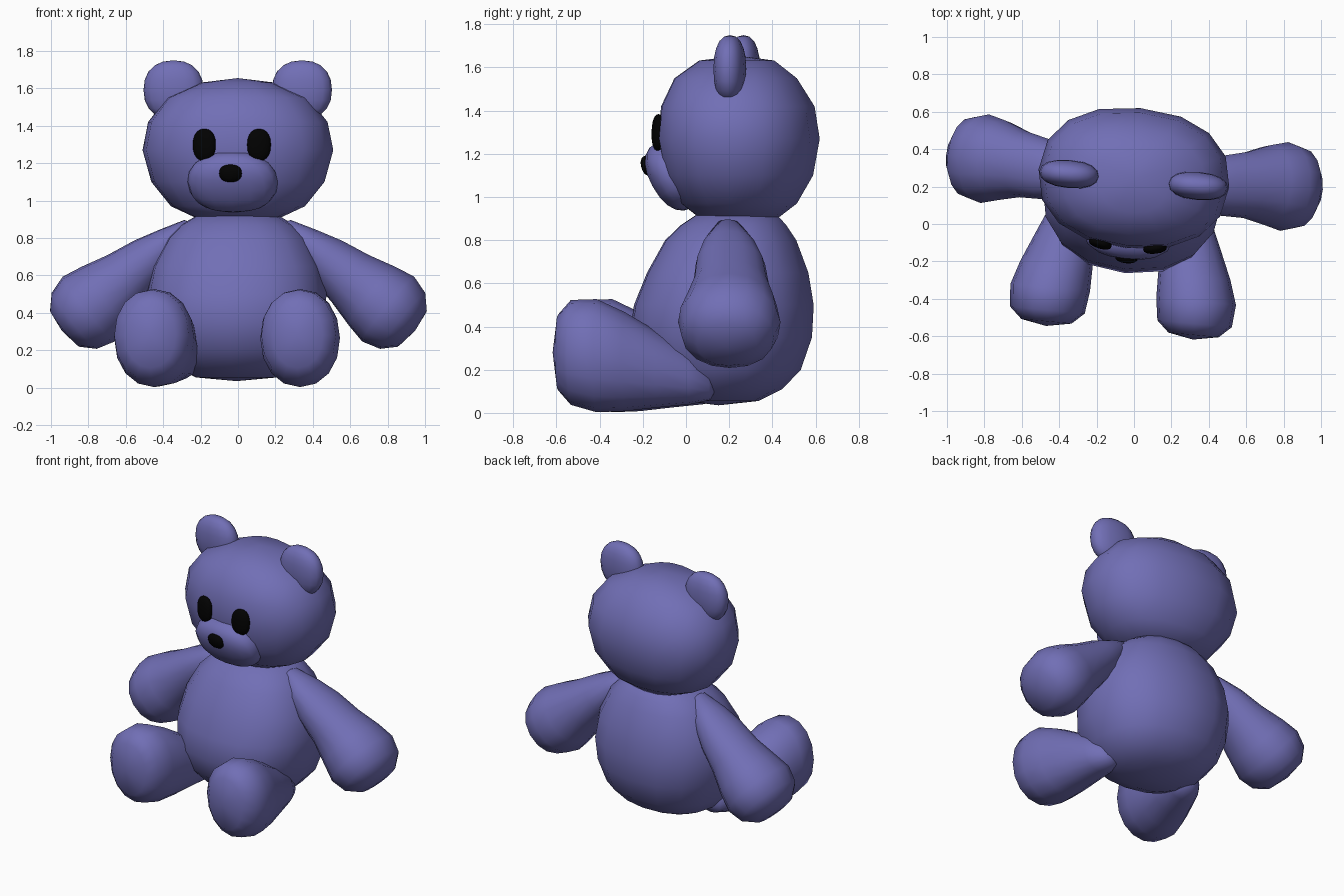
import bpy, bmesh, math
from mathutils import Vector, Matrix

if "Cube" in bpy.data.objects:
    bpy.data.objects.remove(bpy.data.objects["Cube"])

PIVOT = Vector((0, 0.25, 0))
YAW = math.radians(-5.3)          # the whole toy sits slightly turned
SEG = 16


def material(name, rgb):
    m = bpy.data.materials.new(name)
    m.diffuse_color = (*rgb, 1)
    m.use_nodes = True
    m.node_tree.nodes["Principled BSDF"].inputs["Base Color"].default_value = m.diffuse_color
    return m


FUR = material("violet_blue_fur", (0.165, 0.158, 0.465))
BLACK = material("black", (0.0005, 0.0005, 0.0005))


def puff(c, p):
    """Push a circle coordinate outward for a slightly squarer, stuffed shape"""
    return math.copysign(abs(c) ** p, c) if abs(c) > 1e-6 else 0.0


def finish(name, bm, mat, mirror):
    bmesh.ops.recalc_face_normals(bm, faces=bm.faces)
    bmesh.ops.translate(bm, verts=bm.verts, vec=-PIVOT)
    for f in bm.faces:
        f.smooth = True
    me = bpy.data.meshes.new(name)
    bm.to_mesh(me)
    bm.free()
    me.materials.append(mat)
    ob = bpy.data.objects.new(name, me)
    bpy.context.collection.objects.link(ob)
    ob.location = PIVOT
    ob.rotation_euler.z = YAW
    if mirror:
        mod = ob.modifiers.new("mirror", 'MIRROR')
        mod.use_mirror_merge = False
    return ob


def loft(name, rings, u, v, power=1.0, mat=FUR, mirror=False):
    """rings: (centre, radius along u, radius along v); end rings are poles"""
    u, v = Vector(u), Vector(v)
    bm = bmesh.new()
    start = bm.verts.new(rings[0][0])
    loops = []
    for c, ru, rv in rings[1:-1]:
        loops.append([bm.verts.new(Vector(c) + u * ru * puff(math.cos(a), power)
                                   + v * rv * puff(math.sin(a), power))
                      for a in (2 * math.pi * i / SEG for i in range(SEG))])
    end = bm.verts.new(rings[-1][0])
    for i in range(SEG):
        j = (i + 1) % SEG
        bm.faces.new((start, loops[0][j], loops[0][i]))
        for a, b in zip(loops, loops[1:]):
            bm.faces.new((a[i], a[j], b[j], b[i]))
        bm.faces.new((end, loops[-1][i], loops[-1][j]))
    return finish(name, bm, mat, mirror)


def ellipsoid(name, centre, radii, mat=FUR, rx=0, rz=0, power=0.88, mirror=False):
    bm = bmesh.new()
    bmesh.ops.create_uvsphere(bm, u_segments=SEG, v_segments=10, radius=1)
    for vert in bm.verts:
        vert.co = [puff(c, power) for c in vert.co]
    m = (Matrix.Translation(centre) @ Matrix.Rotation(rz, 4, 'Z')
         @ Matrix.Rotation(rx, 4, 'X') @ Matrix.Diagonal((*radii, 1)))
    bmesh.ops.transform(bm, matrix=m, verts=bm.verts)
    return finish(name, bm, mat, mirror)


X, Y, Z = (1, 0, 0), (0, 1, 0), (0, 0, 1)

# body and head: (z, centre y, half width, half depth)
body = [(.035, .15, 0, 0), (.055, .165, .22, .17), (.11, .162, .33, .285), (.2, .163, .41, .37),
        (.35, .16, .465, .425), (.5, .175, .483, .418), (.65, .193, .453, .375),
        (.8, .207, .375, .305), (.87, .22, .305, .245), (.92, .235, .22, .185), (.95, .24, 0, 0)]
loft("body", [((0, y, z), a, b) for z, y, a, b in body], X, Y, .88)

head = [(.88, .245, 0, 0), (.905, .245, .22, .185), (.97, .245, .36, .27), (1.1, .245, .465, .345),
        (1.27, .245, .512, .376), (1.42, .24, .482, .357), (1.55, .23, .38, .285),
        (1.632, .235, .19, .175), (1.655, .24, 0, 0)]
loft("head", [((0, y, z), a, b) for z, y, a, b in head], X, Y, .88)

# arms: (distance along arm, radius, half depth, y)
arm = [(-.37, 0, 0, .22), (-.34, .045, .06, .22), (-.2, .09, .125, .235), (-.06, .13, .162, .25),
       (.1, .16, .178, .265), (.25, .2, .215, .275), (.36, .222, .238, .275),
       (.46, .192, .215, .275), (.525, .125, .14, .275), (.545, 0, 0, .275)]
loft("arm", [((.78 * t + .523, y, -.63 * t + .647), r, d) for t, r, d, y in arm],
     (.63, 0, .78), Y, .95, mirror=True)

# legs: (y, x, z, half width, half height)
leg = [(.17, .29, .12, 0, 0), (.14, .295, .13, .08, .07), (.05, .31, .165, .125, .125),
       (-.1, .34, .2, .16, .175), (-.25, .37, .237, .194, .229), (-.38, .392, .265, .214, .262),
       (-.5, .395, .28, .2, .243), (-.56, .395, .28, .135, .175), (-.585, .395, .28, 0, 0)]
loft("leg", [((x, y, z), a, b) for y, x, z, a, b in leg], X, Z, .95, mirror=True)

# ears
ellipsoid("ear", (.345, .235, 1.592), (.161, .075, .158), mirror=True)

# face
ellipsoid("muzzle", (0, -.058, 1.1), (.242, .11, .172), rx=.5)
ellipsoid("nose", (0, -.177, 1.146), (.063, .033, .048), BLACK, rx=.25)
ellipsoid("eye", (.147, -.117, 1.298), (.064, .03, .086), BLACK, rx=-.02, rz=.2, mirror=True)
